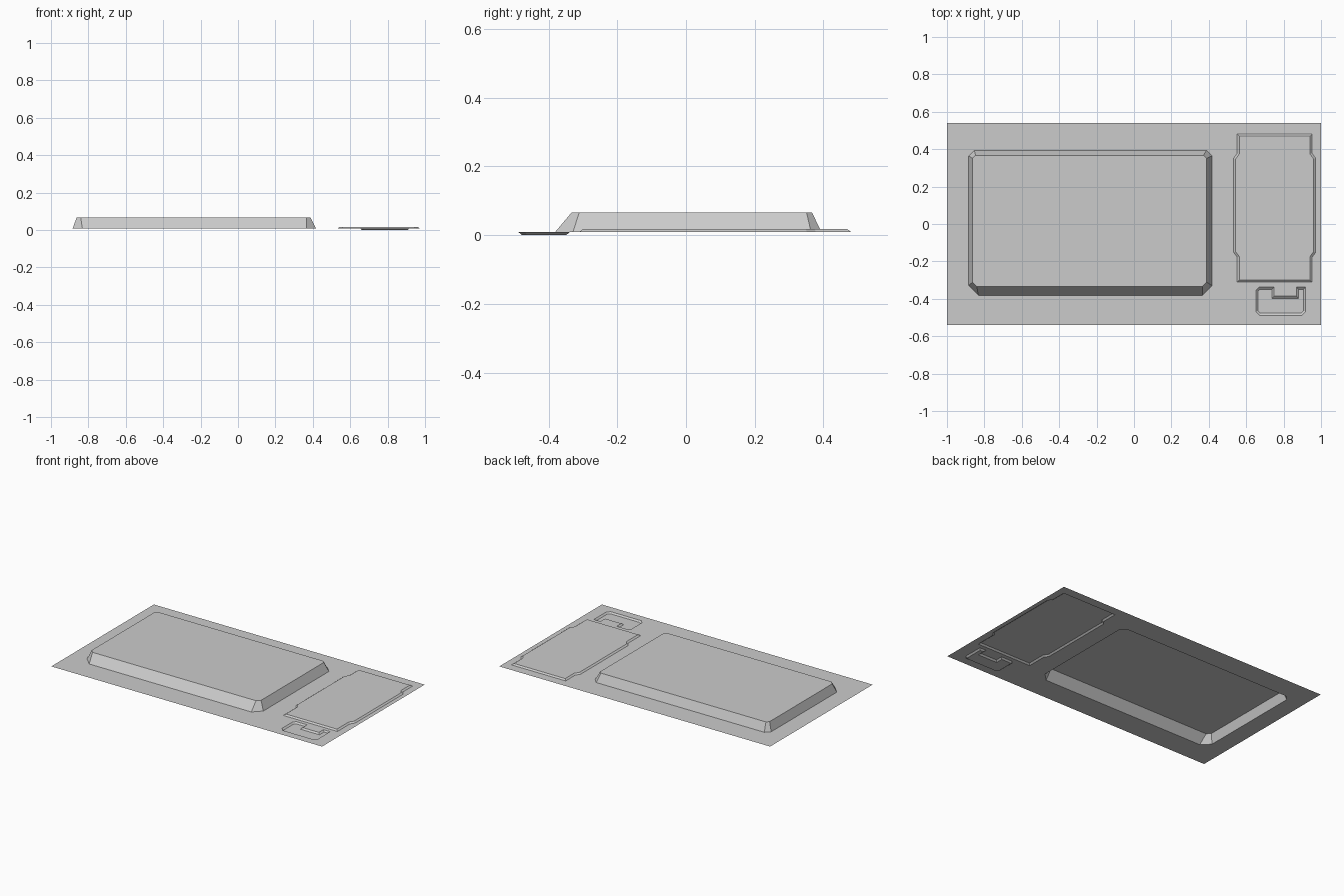
import bpy
import bmesh
from mathutils import Vector

cube = bpy.data.objects.get("Cube")
if cube:
    bpy.data.objects.remove(cube, do_unlink=True)

SHEET_Z = 0.009

grey = bpy.data.materials.new("plain grey")
grey.use_nodes = True
grey.diffuse_color = (0.6, 0.6, 0.6, 1)
grey.node_tree.nodes["Principled BSDF"].inputs["Base Color"].default_value = (0.6, 0.6, 0.6, 1)


def finish(name, bm):
    mesh = bpy.data.meshes.new(name)
    bm.to_mesh(mesh)
    bm.free()
    mesh.materials.append(grey)
    bpy.context.collection.objects.link(bpy.data.objects.new(name, mesh))


def chamfered(x0, x1, y0, y1, front, back):
    """Counter-clockwise rectangle with cut corners."""
    return [(x0 + front, y0), (x1 - front, y0), (x1, y0 + front), (x1, y1 - back),
            (x1 - back, y1), (x0 + back, y1), (x0, y1 - back), (x0, y0 + front)]


def inset(points, d):
    """Mitred inward offset of a counter-clockwise outline."""
    result = []
    for i, p in enumerate(points):
        p = Vector(p)
        a = (p - Vector(points[i - 1])).normalized()
        b = (Vector(points[(i + 1) % len(points)]) - p).normalized()
        na, nb = Vector((-a.y, a.x)), Vector((-b.y, b.x))
        result.append(p + (na + nb) * d / (1 + na.dot(nb)))
    return result


def pressed(name, rim, cap, z):
    """Sloping walls from the sheet to a flat cap, open on the other side."""
    bm = bmesh.new()
    low = [bm.verts.new((p[0], p[1], SHEET_Z)) for p in rim]
    high = [bm.verts.new((p[0], p[1], z)) for p in cap]
    for i in range(len(rim)):
        j = (i + 1) % len(rim)
        bm.faces.new((low[i], low[j], high[j], high[i]))
    bm.faces.new(high)
    finish(name, bm)


# Large raised tray
tray = chamfered(-0.884, 0.417, -0.381, 0.394, 0.052, 0.03)
tray_top = chamfered(-0.863, 0.388, -0.333, 0.367, 0.022, 0.016)
pressed("raised_tray", tray, tray_top, 0.066)

# Low panel with wider middle
centre = 0.752
half = [(0.2, -0.311), (0.2, -0.178), (0.219, -0.152), (0.219, 0.352), (0.2, 0.378), (0.2, 0.481)]
panel = [(centre + x, y) for x, y in half] + [(centre - x, y) for x, y in reversed(half)]
pressed("raised_panel", panel, inset(panel, 0.011), 0.0175)

# Small sunken pocket with a notch in its back edge
pocket = [(0.672, -0.488), (0.897, -0.488), (0.917, -0.468), (0.917, -0.338),
          (0.868, -0.338), (0.868, -0.386), (0.748, -0.386), (0.748, -0.338),
          (0.668, -0.338), (0.652, -0.354), (0.652, -0.468)]
pressed("sunken_pocket", pocket, inset(pocket, 0.011), 0.0)

# Flat sheet, open under each pressed shape
bm = bmesh.new()
for loop in (chamfered(-1, 1, -0.541, 0.541, 0, 0)[::2], tray, panel, pocket):
    verts = [bm.verts.new((p[0], p[1], SHEET_Z)) for p in loop]
    for i, v in enumerate(verts):
        bm.edges.new((verts[i - 1], v))
bmesh.ops.triangle_fill(bm, use_beauty=True, edges=bm.edges[:], normal=(0, 0, 1))
for face in bm.faces:
    face.normal_update()
    if face.normal.z < 0:
        face.normal_flip()
finish("base_sheet", bm)
